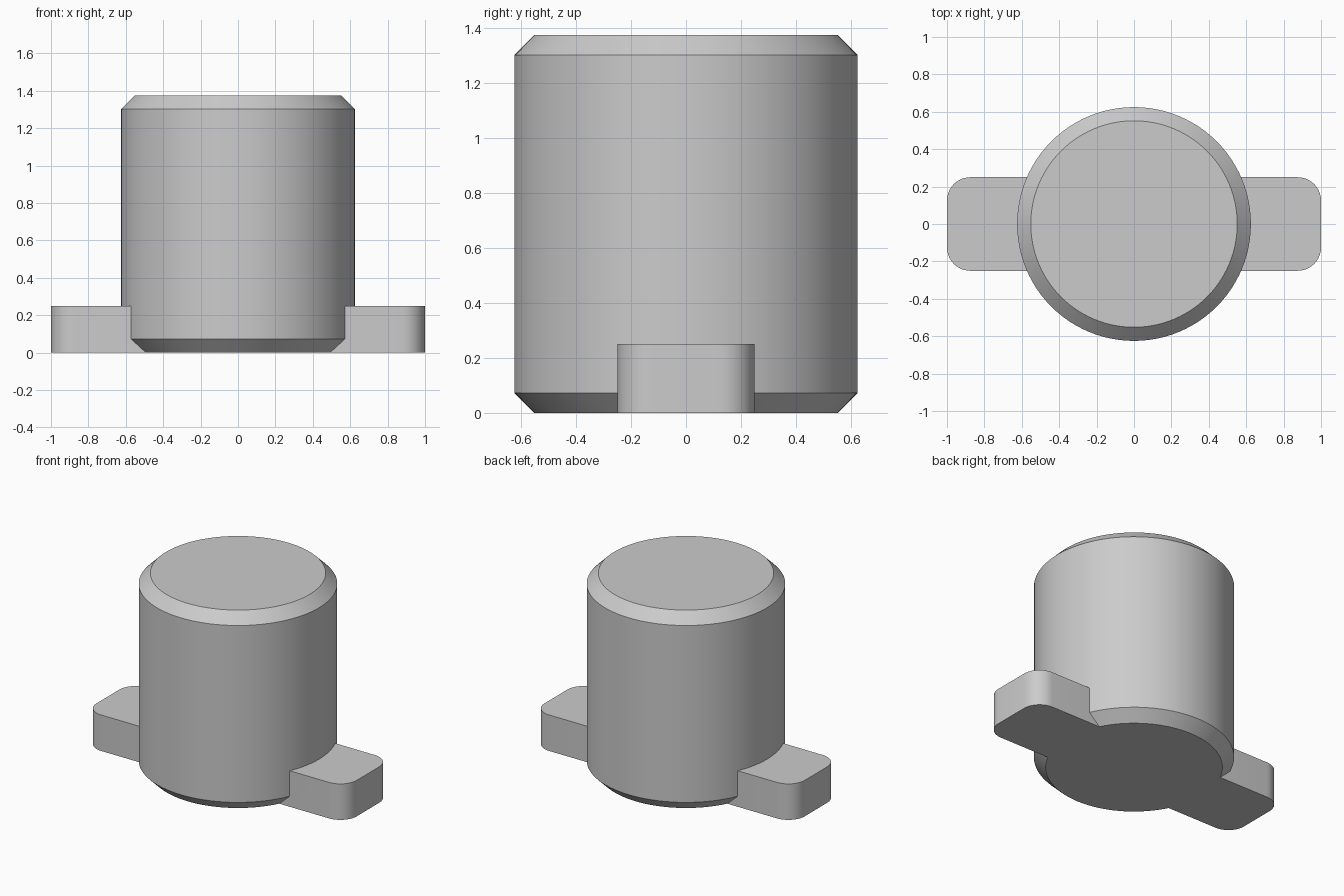
import bpy, bmesh, math

cube = bpy.data.objects.get("Cube")
if cube:
    bpy.data.objects.remove(cube, do_unlink=True)

SEGMENTS = 96
RADIUS, HEIGHT, CHAMFER = 0.625, 1.375, 0.073
LUG_WIDTH, LUG_HEIGHT, CORNER = 0.5, 0.25, 0.125

grey = bpy.data.materials.new("plain grey")
grey.use_nodes = True
colour = (0.6, 0.6, 0.6, 1)
grey.diffuse_color = colour
grey.node_tree.nodes["Principled BSDF"].inputs["Base Color"].default_value = colour


def make_object(name, bm):
    bmesh.ops.recalc_face_normals(bm, faces=bm.faces)
    mesh = bpy.data.meshes.new(name)
    bm.to_mesh(mesh)
    bm.free()
    mesh.materials.append(grey)
    obj = bpy.data.objects.new(name, mesh)
    bpy.context.collection.objects.link(obj)
    return obj


# Cylinder with both rims chamfered
bm = bmesh.new()
bmesh.ops.create_cone(bm, cap_ends=True, segments=SEGMENTS, radius1=RADIUS,
                      radius2=RADIUS, depth=HEIGHT)
bmesh.ops.translate(bm, verts=bm.verts, vec=(0, 0, HEIGHT / 2))
rims = [e for e in bm.edges if abs(e.verts[0].co.z - e.verts[1].co.z) < 0.01]
bmesh.ops.bevel(bm, geom=rims, offset=CHAMFER, segments=1, affect='EDGES')
body = make_object("body", bm)

# Bar across the base, its rounded ends forming the two lugs
bm = bmesh.new()
bmesh.ops.create_cube(bm, size=1)
bmesh.ops.scale(bm, verts=bm.verts, vec=(2, LUG_WIDTH, LUG_HEIGHT))
bmesh.ops.translate(bm, verts=bm.verts, vec=(0, 0, LUG_HEIGHT / 2))
corners = [e for e in bm.edges if abs(e.verts[0].co.z - e.verts[1].co.z) > 0.01]
bmesh.ops.bevel(bm, geom=corners, offset=CORNER, segments=10, profile=0.5,
                affect='EDGES')
lugs = make_object("side_lugs", bm)

# Merge the lugs into the body as one solid
union = body.modifiers.new("join lugs", 'BOOLEAN')
union.operation = 'UNION'
union.solver = 'EXACT'
union.object = lugs
bpy.ops.object.select_all(action='DESELECT')
body.select_set(True)
bpy.context.view_layer.objects.active = body
bpy.ops.object.modifier_apply(modifier=union.name)
bpy.data.objects.remove(lugs, do_unlink=True)
body.name = "body_with_side_lugs"
bpy.ops.object.shade_smooth_by_angle(angle=math.radians(30))
